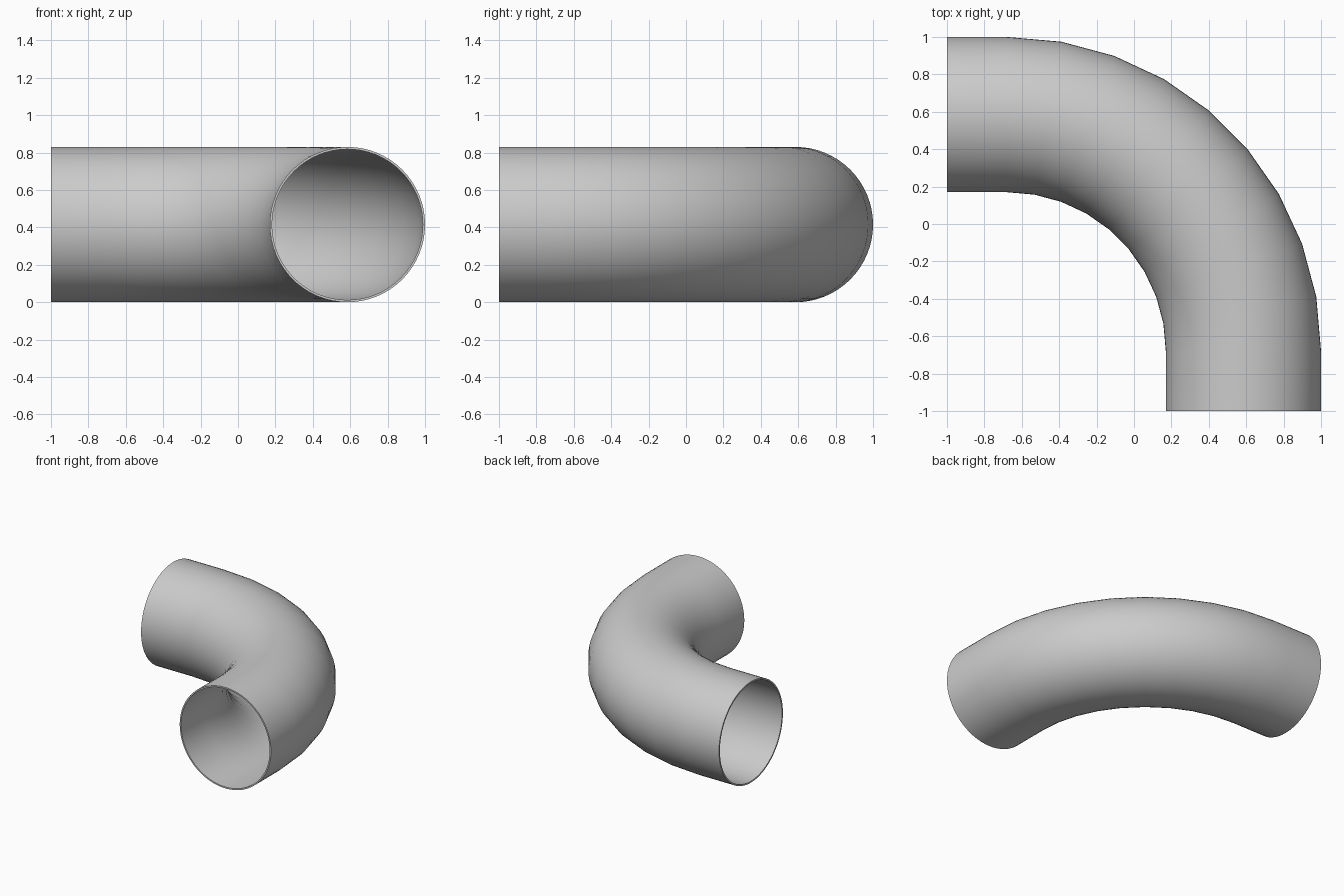
import bpy, bmesh
from math import sin, cos, pi, radians

if "Cube" in bpy.data.objects:
    bpy.data.objects.remove(bpy.data.objects["Cube"])

R_OUT, R_IN = 0.415, 0.403   # tube radii
MID = 0.585                  # centreline offset of both straight ends
C = -0.68                    # bend centre (x = y = C)
SIDES, BEND_STEPS = 64, 9

# Path stations: position and radial direction in plan
bend_r = MID - C
stations = [((MID, -1.0), (1, 0))]
for i in range(BEND_STEPS + 1):
    a = radians(90 * i / BEND_STEPS)
    stations.append(((C + bend_r * cos(a), C + bend_r * sin(a)), (cos(a), sin(a))))
stations.append(((-1.0, MID), (0, 1)))

bm = bmesh.new()


def ring(station, r):
    (x, y), (dx, dy) = station
    verts = []
    for k in range(SIDES):
        t = 2 * pi * k / SIDES
        verts.append(bm.verts.new((x + dx * r * cos(t), y + dy * r * cos(t), R_OUT + r * sin(t))))
    return verts


def bridge(a, b):
    for k in range(SIDES):
        n = (k + 1) % SIDES
        bm.faces.new((a[k], a[n], b[n], b[k]))


# Loop of rings: along the outer wall, over the rim, back along the inner wall
rings = [ring(s, R_OUT) for s in stations] + [ring(s, R_IN) for s in reversed(stations)]
for i, r in enumerate(rings):
    bridge(r, rings[(i + 1) % len(rings)])
bmesh.ops.recalc_face_normals(bm, faces=bm.faces)

mesh = bpy.data.meshes.new("pipe_elbow")
bm.to_mesh(mesh)
bm.free()
pipe = bpy.data.objects.new("pipe_elbow", mesh)
bpy.context.collection.objects.link(pipe)

# Smooth walls, sharp rims
bpy.context.view_layer.objects.active = pipe
pipe.select_set(True)
bpy.ops.object.shade_smooth_by_angle(angle=radians(30))
